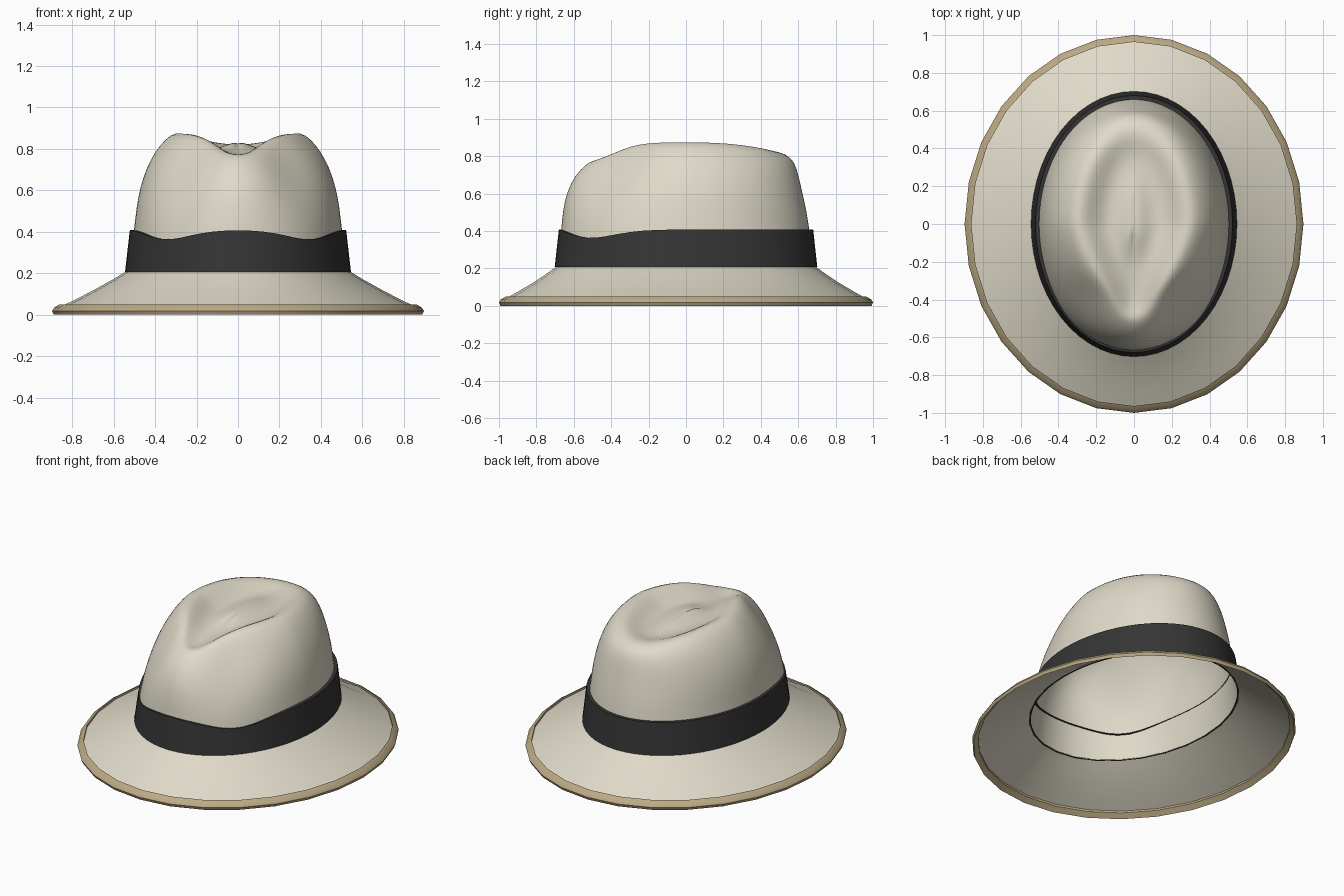
import bpy, bmesh, math

if "Cube" in bpy.data.objects:
    bpy.data.objects.remove(bpy.data.objects["Cube"])


def material(name, rgb):
    m = bpy.data.materials.new(name)
    m.diffuse_color = (*rgb, 1)
    m.use_nodes = True
    m.node_tree.nodes["Principled BSDF"].inputs["Base Color"].default_value = m.diffuse_color
    return m


CREAM = material("cream felt", (0.74, 0.70, 0.58))
DARK = material("charcoal ribbon", (0.035, 0.035, 0.035))
TAN = material("tan edging", (0.50, 0.40, 0.235))


def loft(name, rings, mat, loop=False, cap=False, subsurf=0, angle=40):
    """Skin a list of equal-length rings of points."""
    bm = bmesh.new()
    vs = [[bm.verts.new(p) for p in r] for r in rings]
    n = len(vs[0])
    pairs = list(zip(vs, vs[1:])) + ([(vs[-1], vs[0])] if loop else [])
    for a, b in pairs:
        for i in range(n):
            j = (i + 1) % n
            bm.faces.new((a[i], a[j], b[j], b[i]))
    if cap:
        bm.faces.new(vs[-1])
    bmesh.ops.recalc_face_normals(bm, faces=bm.faces)
    me = bpy.data.meshes.new(name)
    bm.to_mesh(me)
    bm.free()
    me.materials.append(mat)
    ob = bpy.data.objects.new(name, me)
    bpy.context.collection.objects.link(ob)
    bpy.ops.object.select_all(action='DESELECT')
    ob.select_set(True)
    bpy.context.view_layer.objects.active = ob
    bpy.ops.object.shade_smooth_by_angle(angle=math.radians(angle))
    if subsurf:
        s = ob.modifiers.new("smooth", 'SUBSURF')
        s.levels = s.render_levels = subsurf
    return ob


def angles(n):
    return [2 * math.pi * i / n for i in range(n)]


def ellipse(rx, ry, z, n):
    return [(rx * math.cos(t), ry * math.sin(t), z) for t in angles(n)]


def bump(t, centre, width):
    """Mirrored bell curve around an angle measured from the right side."""
    a = math.atan2(math.sin(t), abs(math.cos(t)))
    return math.exp(-((a - centre) / width) ** 2)


# Crown: half width, front y, back y, z at side / front / back, taper, pinch
CROWN = [
    (.535, .690, .690, .210, .210, .210, .00, .00),
    (.515, .675, .672, .320, .320, .320, .00, -.01),
    (.502, .668, .660, .410, .410, .410, .00, -.005),
    (.492, .660, .645, .510, .510, .510, .02, .02),
    (.475, .640, .622, .610, .610, .610, .06, .06),
    (.445, .595, .602, .705, .700, .700, .12, .09),
    (.400, .540, .582, .790, .755, .765, .20, .09),
    (.350, .505, .550, .850, .775, .800, .28, .07),
    (.300, .470, .505, .882, .772, .822, .34, .04),
    (.250, .420, .455, .865, .765, .822, .36, .00),
    (.195, .350, .400, .825, .770, .808, .34, .00),
    (.145, .270, .340, .800, .778, .800, .28, .00),
    (.095, .200, .270, .803, .785, .805, .20, .00),
    (.050, .140, .200, .822, .800, .818, .10, .00),
    (.015, .090, .140, .832, .812, .825, .00, .00),
]


def crown_ring(rx, yf, yb, zs, zf, zb, taper, pinch, n=56):
    out = []
    for t in angles(n):
        c, s = math.cos(t), math.sin(t)
        front = max(0, -s)
        k = 1 - pinch * bump(t, -.85, .38)
        x = rx * c * (1 - taper * front) * k
        y = s * (yf if s < 0 else yb) * k
        z = zs + (zf - zs) * front ** 3.5 if s < 0 else zs + (zb - zs) * s ** 2.5
        out.append((x, y, z))
    return out


loft("crown", [crown_ring(*r) for r in CROWN], CREAM, cap=True, subsurf=1, angle=80)

# Brim: sloping skirt from the crown base to the edge
BRIM = [(.535, .690, .212), (.60, .745, .172), (.69, .82, .122),
        (.78, .90, .075), (.875, .98, .030)]
loft("brim", [ellipse(*r, 28) for r in BRIM], CREAM, angle=60)

# Edging: thin binding wrapped around the brim edge
EDGE = [(0, .018), (-.008, .0), (-.036, .026), (-.036, .050), (-.010, .034)]
loft("brim_edging", [ellipse(.897 + d, 1.0 + d, z, 28) for d, z in EDGE], TAN, loop=True)


# Ribbon: band round the crown, its top edge dipping at the front pinches
def ribbon_ring(rx, ry, z, dip, n=56):
    return [(rx * math.cos(t), ry * math.sin(t), z - dip * bump(t, -.85, .36))
            for t in angles(n)]


RIBBON = [(.530, .685, .207, 0), (.545, .702, .207, 0),
          (.522, .680, .408, .045), (.498, .655, .408, .045)]
loft("ribbon_band", [ribbon_ring(*r) for r in RIBBON], DARK, angle=40)
